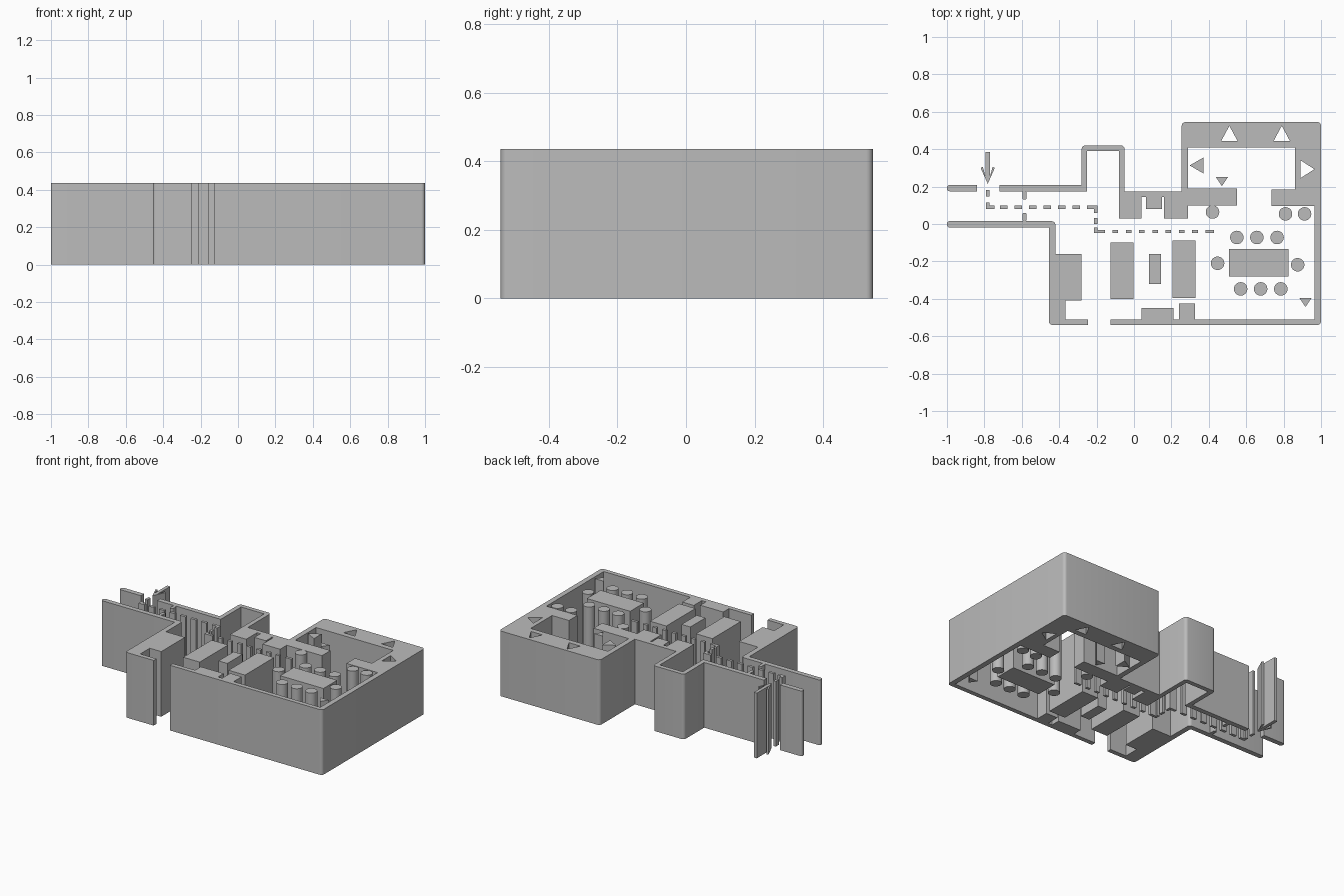
import bpy
import bmesh
import math
from mathutils import Vector
from mathutils.geometry import interpolate_bezier

HEIGHT = 0.435
ROUND = 0.02

# Remove the default cube
default_cube = bpy.data.objects.get("Cube")
if default_cube:
    bpy.data.objects.remove(default_cube, do_unlink=True)

# Single plain grey material
grey = bpy.data.materials.new("plain_grey")
grey.use_nodes = True
colour = (0.5, 0.5, 0.5, 1)
grey.diffuse_color = colour
grey.node_tree.nodes["Principled BSDF"].inputs["Base Color"].default_value = colour


def rounded(points):
    """Fillet every corner that carries a radius as its third value."""
    outline = []
    count = len(points)
    for index, point in enumerate(points):
        corner = Vector((point[0], point[1], 0))
        if len(point) < 3:
            outline.append(corner)
            continue
        before = Vector((*points[index - 1][:2], 0)) - corner
        after = Vector((*points[(index + 1) % count][:2], 0)) - corner
        start = corner + before.normalized() * point[2]
        end = corner + after.normalized() * point[2]
        outline += interpolate_bezier(start, start.lerp(corner, 0.55),
                                      end.lerp(corner, 0.55), end, 7)
    return outline


def extrude_plan(name, outlines):
    """Extrude closed outlines to full height; nested outlines become holes."""
    curve = bpy.data.curves.new(name + "_plan", 'CURVE')
    curve.dimensions = '2D'
    curve.fill_mode = 'BOTH'
    curve.extrude = HEIGHT / 2
    for points in outlines:
        outline = rounded(points)
        spline = curve.splines.new('POLY')
        spline.points.add(len(outline) - 1)
        for target, source in zip(spline.points, outline):
            target.co = (source.x, source.y, 0, 1)
        spline.use_cyclic_u = True
    helper = bpy.data.objects.new(name + "_plan", curve)
    bpy.context.collection.objects.link(helper)
    bpy.context.view_layer.update()
    evaluated = helper.evaluated_get(bpy.context.evaluated_depsgraph_get())
    mesh = bpy.data.meshes.new_from_object(evaluated)
    bpy.data.objects.remove(helper, do_unlink=True)

    # Weld caps to sides and rest the part on the floor
    bm = bmesh.new()
    bm.from_mesh(mesh)
    bmesh.ops.remove_doubles(bm, verts=bm.verts, dist=0.0001)
    bmesh.ops.recalc_face_normals(bm, faces=bm.faces)
    bmesh.ops.translate(bm, verts=bm.verts, vec=(0, 0, HEIGHT / 2))
    bm.to_mesh(mesh)
    bm.free()
    mesh.name = name
    mesh.materials.clear()
    mesh.materials.append(grey)
    part = bpy.data.objects.new(name, mesh)
    bpy.context.collection.objects.link(part)
    bpy.ops.object.select_all(action='DESELECT')
    part.select_set(True)
    bpy.context.view_layer.objects.active = part
    bpy.ops.object.shade_smooth_by_angle(angle=math.radians(35))
    return part


def box(left, right, bottom, top):
    return [(left, bottom), (right, bottom), (right, top), (left, top)]


def dash(x, y, width, depth):
    return box(x - width / 2, x + width / 2, y - depth / 2, y + depth / 2)


def circle(x, y, radius, sides=32):
    turn = math.tau / sides
    return [(x + radius * math.cos(i * turn), y + radius * math.sin(i * turn))
            for i in range(sides)]


def pointer(x, y, length, half_width, direction):
    """Triangle centred on x, y whose tip faces the given direction."""
    forward = Vector(direction) * length / 2
    side = Vector((-direction[1], direction[0])) * half_width
    centre = Vector((x, y))
    return [tuple(centre + forward), tuple(centre - forward + side),
            tuple(centre - forward - side)]


def bent_dash(x, y, reach_x, reach_y, half=0.009):
    """L-shaped dash at a turn of the route."""
    sx, sy = math.copysign(half, reach_x), math.copysign(half, reach_y)
    return [(x - sx, y - sy), (x + reach_x, y - sy), (x + reach_x, y + sy),
            (x + sx, y + sy), (x + sx, y + reach_y), (x - sx, y + reach_y)]


UP, DOWN, LEFT, RIGHT = (0, 1), (0, -1), (-1, 0), (1, 0)

# Main wall with the alcove, built-in counters and thick back room
main_wall = [
    (-0.72, 0.175), (-0.25, 0.175), (-0.25, 0.39), (-0.08, 0.39),
    (-0.08, 0.03), (0.04, 0.03), (0.04, 0.145), (0.065, 0.145),
    (0.065, 0.08), (0.15, 0.08), (0.15, 0.145), (0.16, 0.145),
    (0.16, 0.03), (0.29, 0.03), (0.29, 0.1), (0.55, 0.1), (0.55, 0.19),
    (0.29, 0.19), (0.29, 0.41), (0.86, 0.41), (0.86, 0.185),
    (0.735, 0.185), (0.735, 0.095), (0.965, 0.095), (0.965, -0.51),
    (0.325, -0.51), (0.325, -0.425), (0.24, -0.425), (0.24, -0.51),
    (0.21, -0.51), (0.21, -0.45), (0.04, -0.45), (0.04, -0.51),
    (-0.125, -0.51), (-0.125, -0.54), (1, -0.54, ROUND), (1, 0.545, ROUND),
    (0.255, 0.545, ROUND), (0.255, 0.175), (-0.05, 0.175),
    (-0.05, 0.42, ROUND), (-0.28, 0.42, ROUND), (-0.28, 0.208),
    (-0.72, 0.208),
]
wall_openings = [pointer(x, 0.485, 0.08, 0.043, UP) for x in (0.51, 0.79)]
wall_openings.append(pointer(0.927, 0.293, 0.075, 0.048, RIGHT))
extrude_plan("main_wall", [main_wall] + wall_openings)

# Entrance corridor wall with the left cabinet
side_wall = [
    (-1, 0.015, 0.013), (-0.42, 0.015, ROUND), (-0.42, -0.16), (-0.28, -0.16),
    (-0.28, -0.41), (-0.365, -0.41), (-0.365, -0.51), (-0.245, -0.51),
    (-0.245, -0.54), (-0.455, -0.54, ROUND), (-0.455, -0.018),
    (-1, -0.018, 0.013),
]
extrude_plan("side_wall", [side_wall])
extrude_plan("entrance_wall", [[
    (-1, 0.175, 0.013), (-0.84, 0.175), (-0.84, 0.208), (-1, 0.208, 0.013)]])

# Door posts in the corridor
for name, bottom, top in (("back_door_post", 0.13, 0.175),
                          ("front_door_post", 0.015, 0.06)):
    post = [(x, y, 0.008) for x, y in box(-0.597, -0.575, bottom, top)]
    extrude_plan(name, [post])

# Free-standing furniture
for name, bounds in {
    "left_island": (-0.125, -0.003, -0.4, -0.1),
    "middle_island": (0.08, 0.145, -0.32, -0.16),
    "right_island": (0.207, 0.328, -0.395, -0.088),
    "dining_table": (0.507, 0.827, -0.28, -0.135),
}.items():
    extrude_plan(name, [box(*bounds)])

# Round stools about the table and the counters
table_stools = [(x, y) for row, y in ((0.55, -0.072), (0.57, -0.347))
                for x in (row, row + 0.107, row + 0.215)]
stools = table_stools + [(0.447, -0.21), (0.875, -0.218),
                         (0.42, 0.064), (0.81, 0.054), (0.912, 0.054)]
for number, (x, y) in enumerate(stools, 1):
    extrude_plan(f"stool_{number}", [circle(x, y, 0.036)])

# Small triangular posts
extrude_plan("left_pointer", [pointer(0.334, 0.313, 0.073, 0.042, LEFT)])
extrude_plan("room_pointer", [pointer(0.47, 0.227, 0.048, 0.032, DOWN)])
extrude_plan("corner_pointer", [pointer(0.917, -0.42, 0.048, 0.032, DOWN)])

# Entrance arrow, mirrored about its shaft
half_arrow = [(0.011, 0.385), (0.011, 0.25), (0.026, 0.305), (0.038, 0.3)]
arrow = half_arrow + [(0, 0.215)] + [(-x, y) for x, y in reversed(half_arrow)]
extrude_plan("entrance_arrow", [[(x - 0.782, y) for x, y in arrow]])

# Dashed route from the entrance to the dining area
THIN = 0.018
route = [dash(-0.697 + 0.0775 * i, 0.09, 0.04, THIN) for i in range(6)]
route += [dash(-0.1 + 0.071 * i, -0.04, 0.03, THIN) for i in range(7)]
route += [dash(0.405, -0.04, 0.045, THIN), dash(-0.782, 0.165, THIN, 0.035),
          dash(-0.205, 0.017, THIN, 0.032)]
route += [bent_dash(-0.782, 0.09, 0.035, 0.025),
          bent_dash(-0.205, 0.09, -0.045, -0.03),
          bent_dash(-0.205, -0.04, 0.05, 0.022)]
extrude_plan("route_dashes", route)
